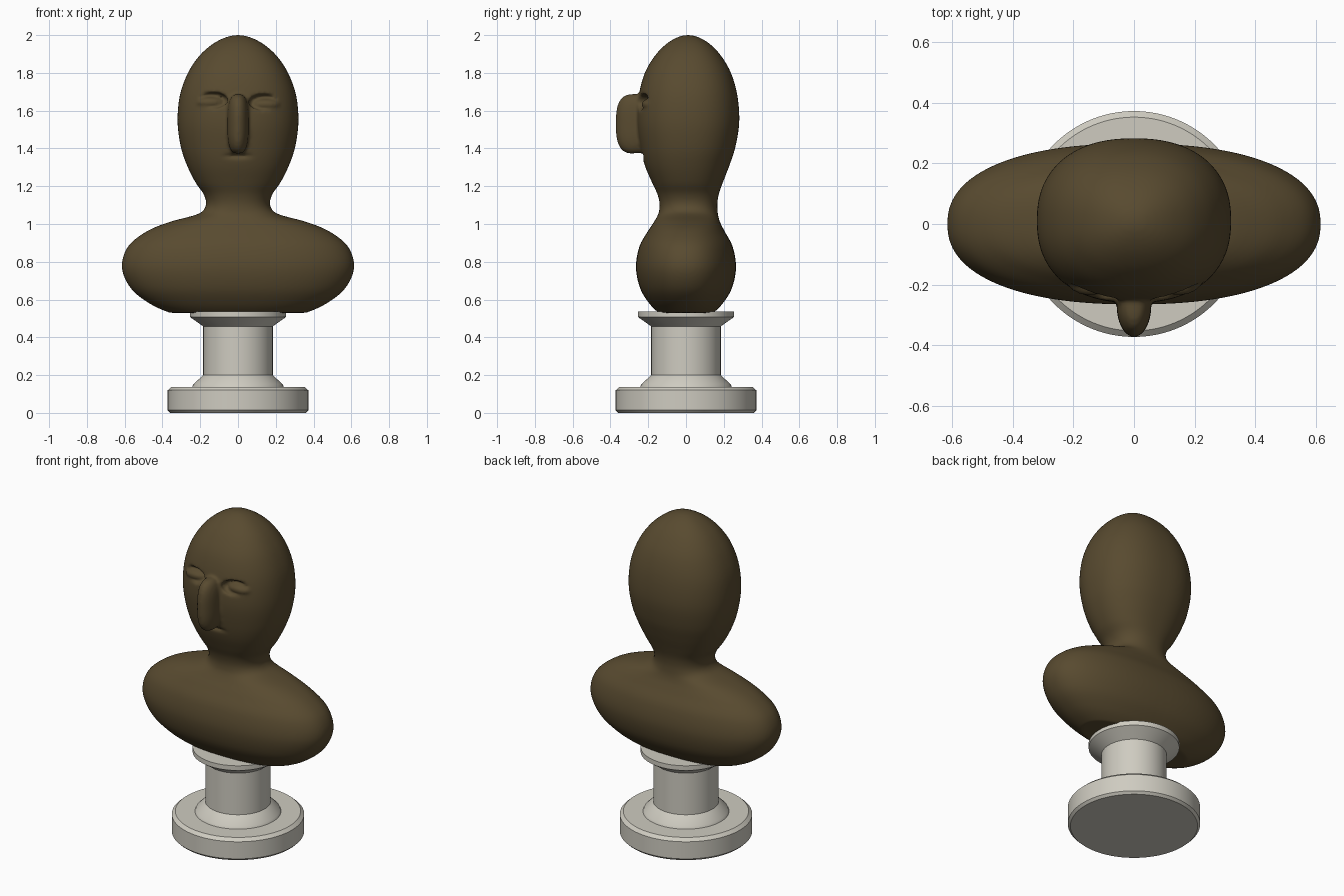
import bpy, bmesh, math
from mathutils import Vector

if "Cube" in bpy.data.objects:
    bpy.data.objects.remove(bpy.data.objects["Cube"])


def material(name, rgb):
    m = bpy.data.materials.new(name)
    m.diffuse_color = (*rgb, 1)
    m.use_nodes = True
    m.node_tree.nodes["Principled BSDF"].inputs["Base Color"].default_value = m.diffuse_color
    return m


bronze = material("dark_bronze", (0.098, 0.069, 0.029))
stone = material("pale_stone", (0.62, 0.60, 0.53))


def finish(bm, name, mat):
    bmesh.ops.recalc_face_normals(bm, faces=bm.faces)
    me = bpy.data.meshes.new(name)
    bm.to_mesh(me)
    bm.free()
    ob = bpy.data.objects.new(name, me)
    bpy.context.collection.objects.link(ob)
    me.materials.append(mat)
    for p in me.polygons:
        p.use_smooth = True
    return ob


def spow(v, e):
    return math.copysign(abs(v) ** e, v)


def loft(rows, name, mat, n=96, power=2.0):
    """Stack closed rings; each row is z, half width, front y, back y."""
    bm = bmesh.new()
    rings = []
    for z, rx, yf, yb in rows:
        ring = []
        for i in range(n):
            a = 2 * math.pi * i / n
            c, s = (spow(f(a), 2 / power) for f in (math.cos, math.sin))
            ring.append(bm.verts.new((rx * c, (yf + yb) / 2 + s * (yb - yf) / 2, z)))
        rings.append(ring)
    for lo, hi in zip(rings, rings[1:]):
        for i in range(n):
            j = (i + 1) % n
            bm.faces.new((lo[i], lo[j], hi[j], hi[i]))
    bm.faces.new(rings[0])
    bm.faces.new(rings[-1])
    return finish(bm, name, mat)


def spline(rows, steps=5):
    """Catmull-Rom interpolation of the profile rows."""
    p = [Vector(r) for r in rows]
    out = []
    for i in range(1, len(p) - 2):
        a, b, c, d = p[i - 1:i + 3]
        for k in range(steps):
            t = k / steps
            out.append(0.5 * (2 * b + (c - a) * t + (2 * a - 5 * b + 4 * c - d) * t * t
                              + (3 * b - a - 3 * c + d) * t ** 3))
    return out


def ellipsoid(name, centre, radii, ez=2.0):
    """Ellipsoid, squarer in the vertical profile when ez is above 2."""
    rows = []
    for k in range(1, 32):
        a = math.pi * (k / 32 - 0.5)
        r, z = math.cos(a) ** (2 / ez), spow(math.sin(a), 2 / ez)
        rows.append((centre[2] + radii[2] * z, radii[0] * r,
                     centre[1] - radii[1] * r, centre[1] + radii[1] * r))
    ob = loft(rows, name, bronze, 40)
    for v in ob.data.vertices:
        v.co.x += centre[0]
    ob.hide_render = True
    ob.hide_set(True)
    return ob


# Shoulders, neck and head in one flowing profile
profile = [
    (0.50, 0.25, -0.10, 0.10), (0.53, 0.36, -0.145, 0.145), (0.58, 0.47, -0.195, 0.195),
    (0.66, 0.568, -0.243, 0.243), (0.77, 0.615, -0.265, 0.265), (0.88, 0.583, -0.247, 0.247),
    (0.96, 0.485, -0.203, 0.205), (1.01, 0.365, -0.170, 0.180), (1.045, 0.235, -0.150, 0.170),
    (1.07, 0.185, -0.142, 0.167), (1.11, 0.169, -0.140, 0.166), (1.16, 0.183, -0.152, 0.174),
    (1.22, 0.225, -0.180, 0.195), (1.31, 0.270, -0.218, 0.230), (1.41, 0.303, -0.243, 0.262),
    (1.54, 0.320, -0.260, 0.282), (1.68, 0.308, -0.250, 0.272), (1.80, 0.265, -0.218, 0.238),
    (1.89, 0.205, -0.165, 0.186), (1.95, 0.138, -0.108, 0.130), (1.987, 0.068, -0.048, 0.070),
    (2.0, 0.002, 0.008, 0.012), (1.987, -0.068, 0.070, -0.048),
]
bust = loft(spline(profile) + [Vector((2.0, 0.001, 0.009, 0.011))], "bust", bronze, 96, 2.3)

# Nose, with a flattened underside
nose = ellipsoid("nose_shape", (0, -0.27, 1.53), (0.057, 0.102, 0.158), 2.9)

# Hollows for the eyes and mouth, lids set back inside the hollows
tools = [(nose, 'UNION')]
for side, x, z in (("left", -0.145, 1.655), ("right", 0.147, 1.645)):
    tools.append((ellipsoid(side + "_eye_hollow", (x, -0.235, z), (0.092, 0.055, 0.046)),
                  'DIFFERENCE'))
    tools.append((ellipsoid(side + "_eyelid", (x, -0.185, z - 0.012), (0.078, 0.050, 0.032)),
                  'UNION'))
tools.append((ellipsoid("mouth_slit", (0, -0.255, 1.360), (0.135, 0.04, 0.017)), 'DIFFERENCE'))
for ob, op in tools:
    b = bust.modifiers.new(ob.name, 'BOOLEAN')
    b.object, b.operation, b.solver = ob, op, 'EXACT'

# Melt the parts together like cast metal
r = bust.modifiers.new("melt", 'REMESH')
r.mode, r.voxel_size, r.use_smooth_shade = 'VOXEL', 0.0095, True
s = bust.modifiers.new("soften", 'SMOOTH')
s.factor, s.iterations = 0.5, 4

# Turned pedestal: foot, waist and flared cap
turned = [(0.0, 0.358), (0.014, 0.372), (0.12, 0.372), (0.138, 0.352), (0.138, 0.242),
          (0.152, 0.236), (0.20, 0.184), (0.458, 0.184), (0.508, 0.255), (0.537, 0.255)]
pedestal = loft([(z, rad, -rad, rad) for z, rad in turned], "pedestal", stone)
bpy.ops.object.select_all(action='DESELECT')
pedestal.select_set(True)
bpy.context.view_layer.objects.active = pedestal
bpy.ops.object.shade_smooth_by_angle(angle=math.radians(30))
